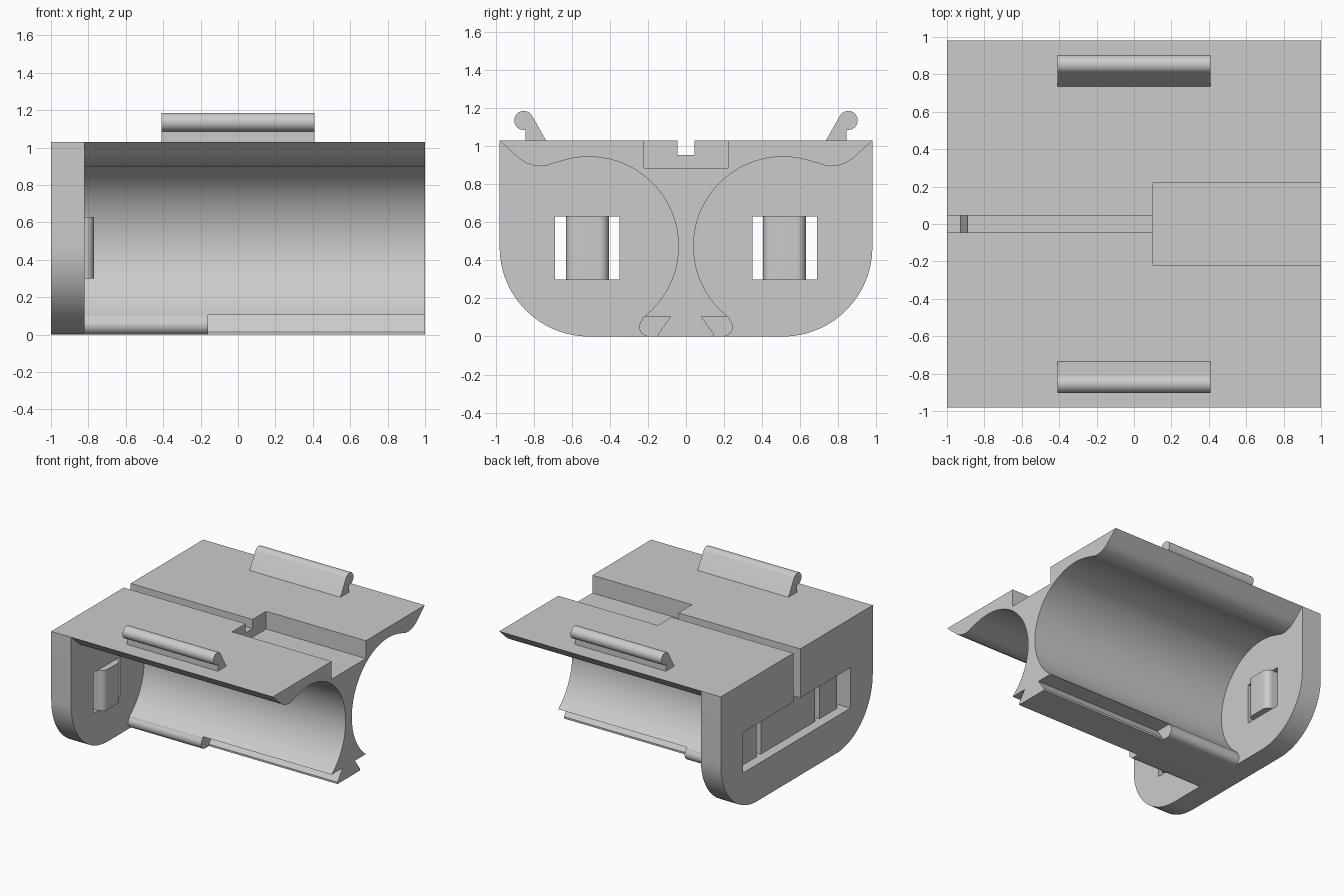
import bpy, bmesh
from math import sin, cos, radians

cube = bpy.data.objects.get("Cube")
if cube:
    bpy.data.objects.remove(cube, do_unlink=True)

# One plain grey plastic
grey = bpy.data.materials.new("grey_plastic")
grey.use_nodes = True
colour = (0.6, 0.6, 0.6, 1)
grey.diffuse_color = colour
grey.node_tree.nodes["Principled BSDF"].inputs["Base Color"].default_value = colour


def arc(cx, cy, r, start, end, steps):
    angles = [radians(start + (end - start) * i / steps) for i in range(steps + 1)]
    return [(cx + r * cos(a), cy + r * sin(a)) for a in angles]


def mirrored(points):
    """Close a right-hand outline with its reflection."""
    return points + [(-u, v) for u, v in reversed(points)]


def flip(points):
    return [(-u, v) for u, v in points]


def extrude(name, outline, low, high, axis="x"):
    """Extrude a 2D outline along an axis; the outline uses the other two in order."""
    place = {"x": lambda u, v, w: (w, u, v),
             "y": lambda u, v, w: (u, w, v),
             "z": lambda u, v, w: (u, v, w)}[axis]
    bm = bmesh.new()
    near = [bm.verts.new(place(u, v, low)) for u, v in outline]
    far = [bm.verts.new(place(u, v, high)) for u, v in outline]
    bm.faces.new(near)
    bm.faces.new(far)
    n = len(outline)
    for i in range(n):
        j = (i + 1) % n
        bm.faces.new((near[i], near[j], far[j], far[i]))
    bmesh.ops.recalc_face_normals(bm, faces=bm.faces)
    mesh = bpy.data.meshes.new(name)
    bm.to_mesh(mesh)
    bm.free()
    mesh.materials.append(grey)
    obj = bpy.data.objects.new(name, mesh)
    bpy.context.collection.objects.link(obj)
    return obj


def rect(u0, u1, v0, v1):
    return [(u0, v0), (u1, v0), (u1, v1), (u0, v1)]


def activate(obj):
    bpy.ops.object.select_all(action="DESELECT")
    obj.select_set(True)
    bpy.context.view_layer.objects.active = obj


def cut(obj, *args):
    """Subtract an extruded outline from an object."""
    cutter = extrude("cutter", *args)
    cutter.hide_render = True
    mod = obj.modifiers.new("cut", "BOOLEAN")
    mod.operation = "DIFFERENCE"
    mod.solver = "EXACT"
    mod.object = cutter
    activate(obj)
    bpy.ops.object.modifier_apply(modifier=mod.name)
    bpy.data.objects.remove(cutter, do_unlink=True)


def smooth(obj):
    activate(obj)
    bpy.ops.object.shade_smooth_by_angle(angle=radians(30))


TOP = 1.03
INNER = -0.82   # inner face of the end plate

# Wire slot along the top, dropping down the outside of the end plate
slot = [(-1.1, 0.6), (-0.93, 0.6), (-0.93, 0.68), (-0.89, 0.955),
        (0.2, 0.955), (0.2, 1.1), (-1.1, 1.1)]

# Double cradle body: rounded lip, round bay and flared upper edge
half = arc(0.195, 0.051, 0.051, -90, 45, 12)
half += arc(0.51, 0.475, 0.47, 233, 72, 48)
half += [(0.70, 0.91), (0.73, 0.899), (0.765, 0.895), (0.80, 0.899),
         (0.835, 0.91), (0.87, 0.931), (0.90, 0.957), (0.98, TOP)]
body = extrude("cradle_body", mirrored(half), INNER, 1)
cut(body, rect(0.1, 1.1, -0.22, 0.22), 0.885, 1.2, "z")
cut(body, slot, -0.045, 0.045, "y")
dovetail = [(0.08, 0.105), (0.145, 0.015), (0.145, -0.1), (0.4, -0.1), (0.4, 0.105)]
for outline in (dovetail, flip(dovetail)):
    cut(body, outline, -0.16, 1.1)
smooth(body)

# End plate with rounded lower corners, outer recess and contact windows
plate_half = arc(0.51, 0.47, 0.47, -90, 0, 24) + [(0.98, TOP)]
plate = extrude("end_plate", mirrored(plate_half), -1, INNER)
cut(plate, rect(-0.69, 0.69, 0.30, 0.63), -1.1, -0.92)
cut(plate, slot, -0.045, 0.045, "y")
window = rect(0.35, 0.69, 0.30, 0.63)
for outline in (window, flip(window)):
    cut(plate, outline, -1.1, -0.7)
smooth(plate)

# Contact tabs in the windows and clip rails on the roof, one pair per side
rail = [(0.845, TOP), (0.845, 1.085)] + arc(0.853, 1.136, 0.05, -80, 150, 24)
rail += [(0.735, TOP)]
for side, sign in (("back", 1), ("front", -1)):
    y = sign * 0.518
    tab = [(-0.92, y - 0.112)] + arc(-0.82, y - 0.062, 0.05, -90, 0, 10)
    tab += arc(-0.82, y + 0.062, 0.05, 0, 90, 10) + [(-0.92, y + 0.112)]
    smooth(extrude(side + "_contact_tab", tab, 0.30, 0.63, "z"))
    outline = rail if sign > 0 else flip(rail)
    smooth(extrude(side + "_clip_rail", outline, -0.41, 0.41))
